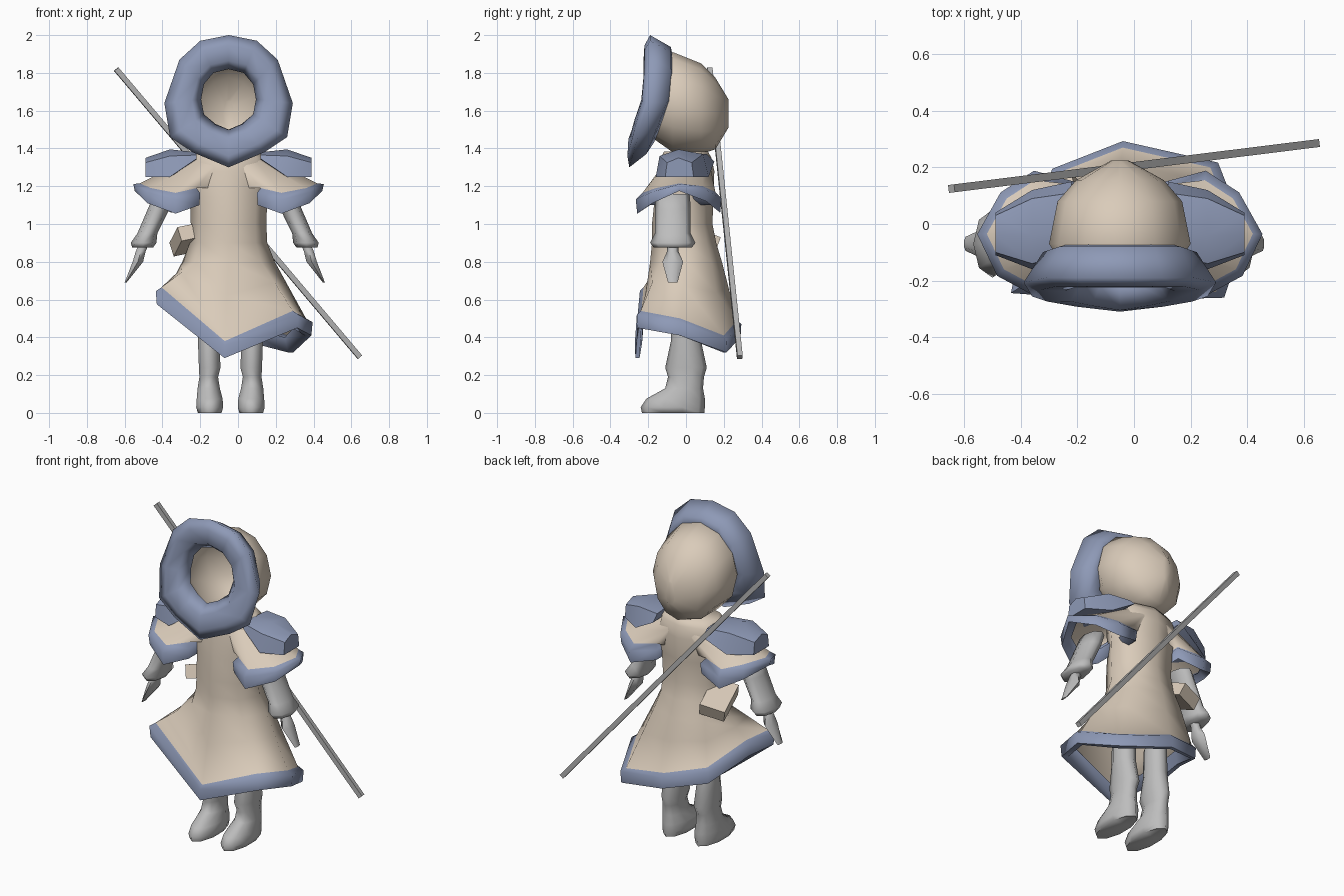
import bpy, bmesh
from math import sin, cos, tau, radians
from mathutils import Vector, Matrix

cube = bpy.data.objects.get("Cube")
if cube:
    bpy.data.objects.remove(cube, do_unlink=True)

CX = -0.05  # body centre line


def material(name, colour):
    m = bpy.data.materials.new(name)
    m.use_nodes = True
    rgba = (*colour, 1)
    m.diffuse_color = rgba
    shader = next(n for n in m.node_tree.nodes if n.type == 'BSDF_PRINCIPLED')
    shader.inputs["Base Color"].default_value = rgba
    shader.inputs["Roughness"].default_value = 0.8
    return m


TAN = material("tan cloth", (0.70, 0.60, 0.49))
BLUE = material("blue trim", (0.27, 0.32, 0.47))
GREY = material("light grey", (0.51, 0.51, 0.51))
STAFF = material("staff grey", (0.45, 0.45, 0.45))


def finish(name, bm, mats, angle):
    bmesh.ops.recalc_face_normals(bm, faces=bm.faces)
    mesh = bpy.data.meshes.new(name)
    bm.to_mesh(mesh)
    bm.free()
    for m in mats:
        mesh.materials.append(m)
    ob = bpy.data.objects.new(name, mesh)
    bpy.context.collection.objects.link(ob)
    bpy.ops.object.select_all(action='DESELECT')
    ob.select_set(True)
    bpy.context.view_layer.objects.active = ob
    if angle:
        bpy.ops.object.shade_smooth_by_angle(angle=radians(angle))
    return ob


def loft(name, rings, mats, start=False, end=False, wrap=False, trim_from=None, angle=75):
    """Skin closed rings; bands from trim_from on use the second material."""
    bm = bmesh.new()
    loops = [[bm.verts.new(p) for p in ring] for ring in rings]
    bands = list(zip(loops, loops[1:]))
    if wrap:
        bands.append((loops[-1], loops[0]))
    for k, (a, b) in enumerate(bands):
        for i in range(len(a)):
            j = (i + 1) % len(a)
            f = bm.faces.new((a[i], a[j], b[j], b[i]))
            f.material_index = int(trim_from is not None and k >= trim_from)
    if start:
        bm.faces.new(loops[0])
    if end:
        bm.faces.new(loops[-1])
    return finish(name, bm, mats, angle)


def oval(x, y, z, rx, ry, n=8):
    """Level ring, first point at the front, then towards +x."""
    return [(x + rx * sin(tau * i / n), y - ry * cos(tau * i / n), z) for i in range(n)]


def moved(ring, centre, grow, dz):
    """Scale a ring level about a centre and lift it."""
    c = Vector(centre)
    return [((p[0] - c.x) * grow + c.x, (p[1] - c.y) * grow + c.y, p[2] + dz) for p in ring]


# Robe with slanted, pointed hem
hem = [(-.07, -.25, .38), (.29, -.24, .54), (.36, -.03, .50), (.27, .20, .41),
       (-.04, .27, .49), (-.27, .18, .55), (-.37, -.06, .655), (-.405, -.225, .665)]
mid = (CX, 0, 0)
drop = moved(hem, mid, 1.07, -.09)
rows = [(1.385, .17, 0, .115), (1.35, .21, 0, .135), (1.28, .23, 0, .15), (1.14, .205, -.01, .155),
        (1.0, .20, -.02, .16), (.9, .205, -.01, .17), (.8, .245, 0, .19)]
robe = [oval(CX, y, z, rx, ry) for z, rx, y, ry in rows]
skirt = [Vector(a).lerp(Vector(b), .42) for a, b in zip(robe[-1], hem)]
robe += [skirt, hem, moved(hem, mid, 1.085, -.02), drop, moved(drop, mid, .92, 0), moved(hem, mid, .93, -.01)]
loft("robe", robe, [TAN, BLUE], start=True, trim_from=len(rows) + 1)

# Hood shell, open at the front
hood = []
for y, rx, z, rz in [(-.17, .19, 1.65, .20), (-.07, .25, 1.645, .265), (.08, .22, 1.61, .24),
                     (.155, .155, 1.585, .19), (.225, .03, 1.585, .075)]:
    hood.append([(CX + a, y, z + b) for a, b, _ in oval(0, 0, 0, rx, rz, 12)])
loft("hood", hood, [TAN], end=True)

# Thick rounded hood trim, outer and inner outlines from top to bottom
outer = [(0, 2.0), (.15, 1.97), (.26, 1.87), (.34, 1.64), (.31, 1.46), (.19, 1.38), (0, 1.30)]
inner = [(0, 1.82), (.08, 1.80), (.13, 1.74), (.145, 1.66), (.13, 1.58), (.07, 1.53), (0, 1.50)]
half = []
for (ox, oz), (ix, iz) in zip(outer, inner):
    lean = max(0, 1.7 - oz) / .4  # lower part reaches forward
    section = []
    for t, y, reach in ((0, -.19, .11), (.3, -.22, .09), (.75, -.225, .08),
                        (1, -.17, .06), (.65, -.07, .10), (.35, -.08, .13)):
        section.append(Vector((ox + (ix - ox) * t, y - reach * lean, oz + (iz - oz) * t)))
    half.append(section)
full = half + [[Vector((-p.x, p.y, p.z)) for p in r] for r in half[-2:0:-1]]
trim = [[p + Vector((CX, 0, 0)) for p in r] for r in full]
loft("hood_trim", trim, [BLUE], wrap=True, angle=120)

# Paired parts
cuff_line = [(.47, -.035, 1.215), (.41, -.16, 1.19), (.28, -.23, 1.165), (.17, -.17, 1.19),
             (.17, .12, 1.19), (.30, .155, 1.17), (.40, .09, 1.20)]
root = [(.16, -.02, 1.37), (.13, -.08, 1.35), (.08, -.13, 1.30), (.10, -.12, 1.19),
        (.10, .11, 1.19), (.08, .13, 1.30), (.13, .08, 1.35)]
cuff_drop = [-.03, -.07, -.10, -.08, -.08, -.10, -.07]
pad_rows = ((.17, [(-.12, 1.345), (-.10, 1.365), (-.02, 1.38), (.11, 1.37), (.15, 1.33)]),
            (.31, [(-.16, 1.25), (-.14, 1.36), (-.04, 1.395), (.09, 1.37), (.12, 1.25)]),
            (.44, [(-.11, 1.25), (-.10, 1.325), (-.04, 1.35), (.03, 1.325), (.04, 1.25)]))

for side, s in (("left", 1), ("right", -1)):
    reach = -.02 * s  # the right arm is held slightly further out

    def place(ring, shift=0):
        return [(CX + s * (p[0] + shift), p[1], p[2]) for p in ring]

    # Flared short sleeve with trim
    centre = (.28, -.03, 0)
    lower = [(x, y, z + d) for (x, y, z), d in zip(cuff_line, cuff_drop)]
    bulge = [Vector(a).lerp(Vector(b), .45) for a, b in zip(cuff_line, lower)]
    sleeve = [root, cuff_line, moved(bulge, centre, 1.18, .01), moved(lower, centre, 1.14, -.01),
              moved(lower, centre, .95, .02), moved(cuff_line, centre, .85, -.03)]
    loft(side + "_sleeve", [place(r) for r in sleeve], [TAN, BLUE], trim_from=1)

    # Shoulder pad
    pads = [[(x, y, z) for y, z in prof] for x, prof in pad_rows]
    loft(side + "_shoulder_pad", [place(r) for r in pads], [BLUE], start=True, end=True, angle=45)

    # Arm with flared wrist
    arm = [oval(x, -.07, z, rx, ry) for x, z, rx, ry in
           ((.32, 1.16, .055, .09), (.35, 1.08, .057, .095), (.41, .95, .053, .095),
            (.43, .90, .068, .12), (.435, .875, .055, .10))]
    loft(side + "_arm", [place(r, reach) for r in arm], [GREY], start=True, end=True)

    # Pointed hand
    hand = [oval(x, -.07, z, rx, ry, 6) for x, z, rx, ry in
            ((.43, .89, .03, .03), (.445, .855, .03, .03), (.46, .80, .032, .055), (.525, .69, .006, .025))]
    loft(side + "_hand", [place(r, reach) for r in hand], [GREY], start=True, end=True)

    # Leg and boot
    leg = [oval(x, y, z, rx, ry, 10) for x, y, z, rx, ry in
           ((.115, 0, .55, .06, .075), (.115, 0, .38, .06, .08), (.11, 0, .24, .06, .11),
            (.115, 0, .19, .052, .095), (.115, -.01, .13, .062, .10), (.11, -.055, .075, .072, .155),
            (.11, -.07, .03, .075, .17), (.11, -.068, 0, .066, .165))]
    loft(side + "_leg", [place(r, -reach / 2) for r in leg], [GREY], start=True, end=True)

# Hip pouch, tilted down towards the back
bm = bmesh.new()
turn = (Matrix.Rotation(radians(12), 4, 'Z') @ Matrix.Rotation(radians(-22), 4, 'X')
        @ Matrix.Rotation(radians(-12), 4, 'Y'))
bmesh.ops.create_cube(bm, size=1, matrix=Matrix.Translation((-.26, .05, .92)) @ turn
                      @ Matrix.Diagonal((.15, .22, .08, 1)))
finish("hip_pouch", bm, [TAN], 0)

# Staff across the back
top, foot = Vector((-.645, .125, 1.82)), Vector((.645, .285, .295))
axis = foot - top
bm = bmesh.new()
bmesh.ops.create_cube(bm, size=1, matrix=Matrix.Translation((top + foot) / 2)
                      @ axis.to_track_quat('Z', 'Y').to_matrix().to_4x4()
                      @ Matrix.Diagonal((.028, .028, axis.length, 1)))
finish("staff", bm, [STAFF], 0)
